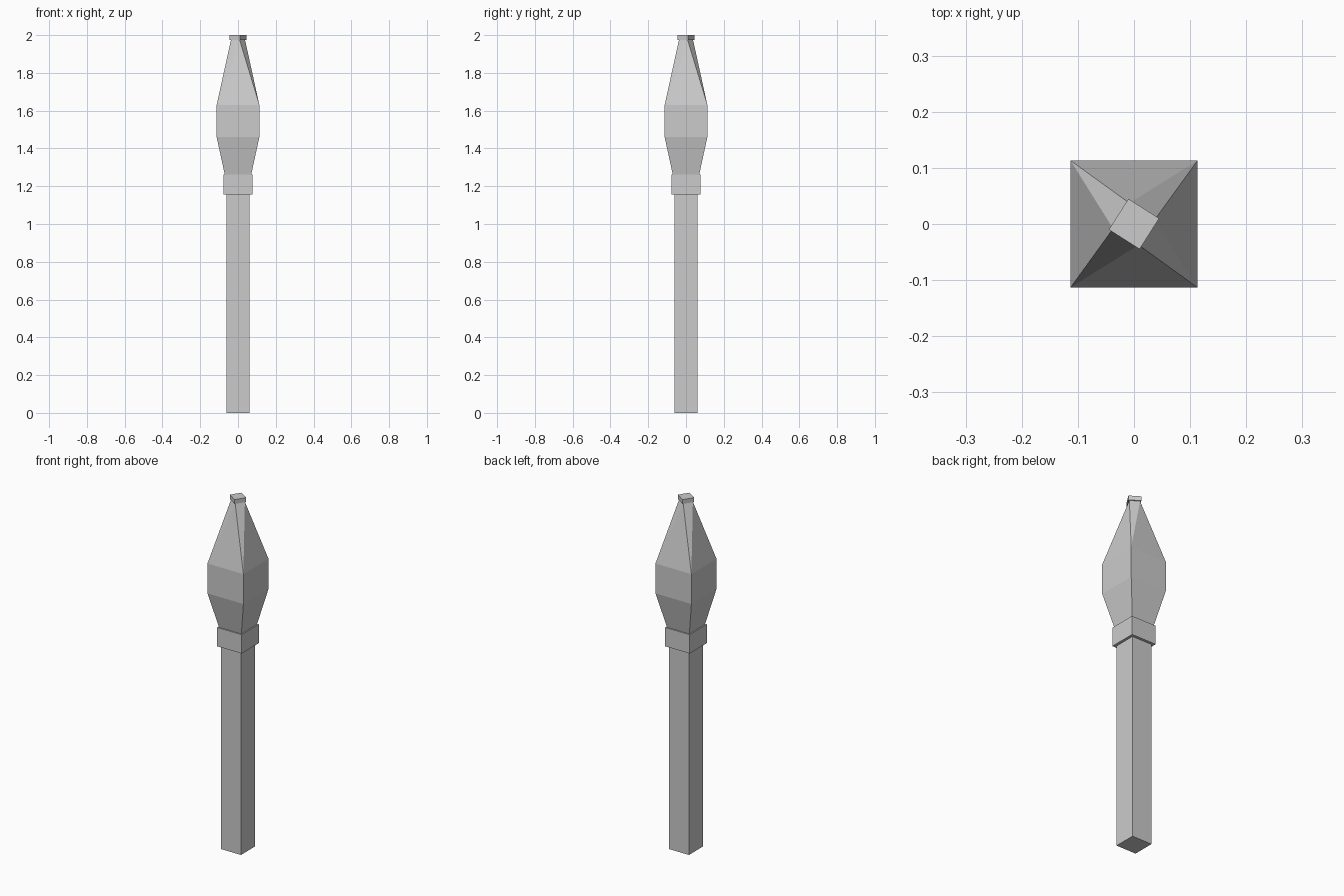
import bpy, bmesh
from math import pi, cos, sin, sqrt, radians

cube = bpy.data.objects.get("Cube")
if cube:
    bpy.data.objects.remove(cube, do_unlink=True)

grey = bpy.data.materials.new("plain_grey")
grey.use_nodes = True
COLOUR = (0.6, 0.6, 0.6, 1)
grey.diffuse_color = COLOUR
grey.node_tree.nodes["Principled BSDF"].inputs["Base Color"].default_value = COLOUR

TWIST = radians(-32.5)


def square_loft(name, rings):
    """Flat-sided solid through square rings of (height, half width, twist)."""
    bm = bmesh.new()
    loops = []
    for z, half, twist in rings:
        r = half * sqrt(2)
        angles = [twist - pi / 4 + i * pi / 2 for i in range(4)]
        loops.append([bm.verts.new((r * cos(a), r * sin(a), z)) for a in angles])
    for k in range(len(loops) - 1):
        low, high = loops[k], loops[k + 1]
        for i in range(4):
            j = (i + 1) % 4
            if rings[k][2] == rings[k + 1][2]:
                bm.faces.new((low[i], low[j], high[j], high[i]))
            else:
                # Twisted section: one triangle per side, one per corner
                bm.faces.new((low[i], low[j], high[j]))
                bm.faces.new((low[i], high[j], high[i]))
    bm.faces.new(loops[0][::-1])
    bm.faces.new(loops[-1])
    mesh = bpy.data.meshes.new(name)
    bm.to_mesh(mesh)
    bm.free()
    mesh.materials.append(grey)
    obj = bpy.data.objects.new(name, mesh)
    bpy.context.collection.objects.link(obj)
    return obj


# Handle and the collar around its top
square_loft("shaft", [(0, 0.062, 0), (1.155, 0.062, 0)])
square_loft("collar", [(1.155, 0.077, 0), (1.262, 0.077, 0)])

# Bulging head that twists as it narrows
square_loft("head", [(1.262, 0.07, 0), (1.46, 0.113, 0),
                     (1.63, 0.113, 0), (1.975, 0.027, TWIST)])

# Small turned cap on the tip
square_loft("tip_cap", [(1.975, 0.0325, TWIST), (2.0, 0.0325, TWIST)])
